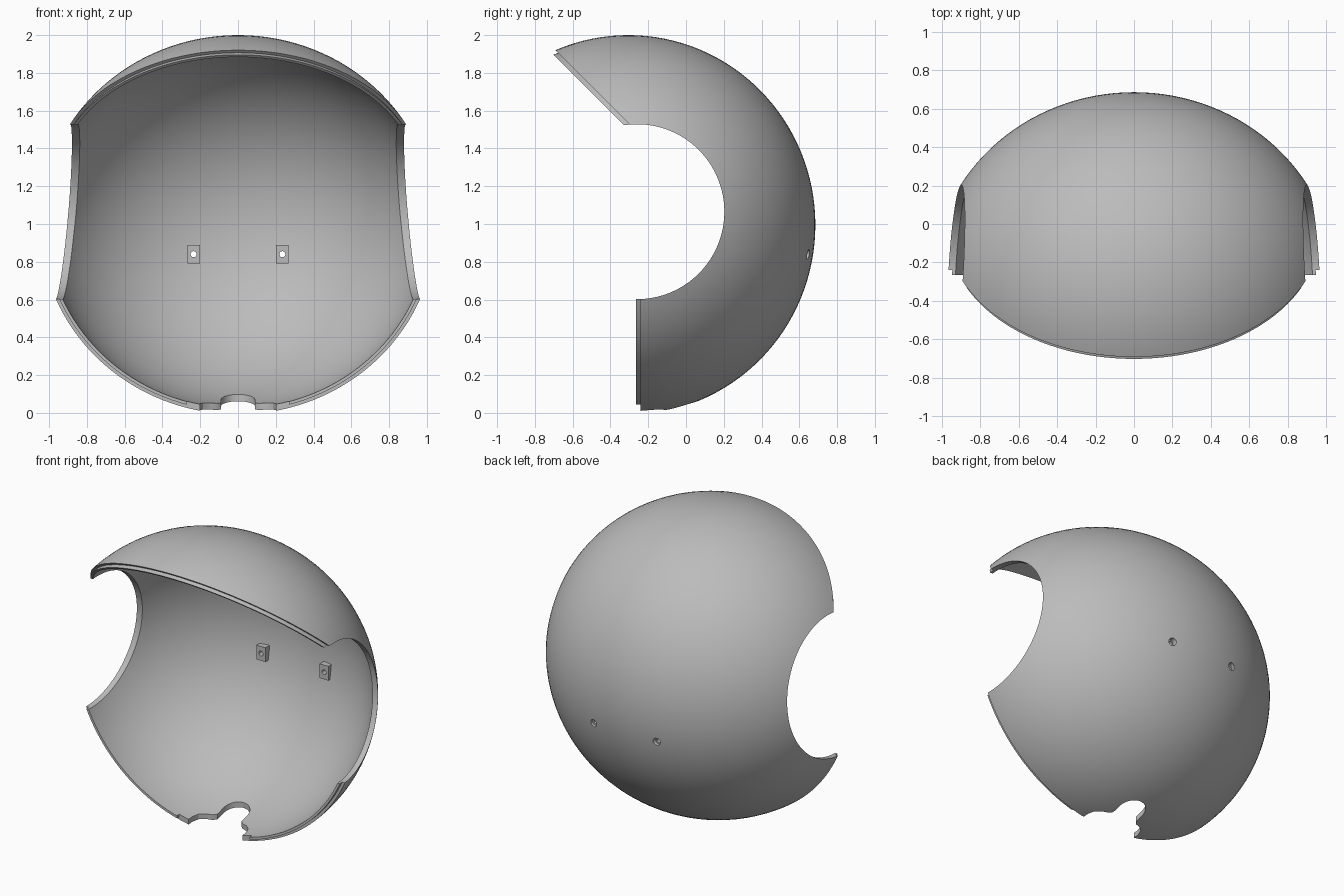
import bpy, bmesh, math
from mathutils import Matrix, Vector

cube = bpy.data.objects.get("Cube")
if cube:
    bpy.data.objects.remove(cube, do_unlink=True)

CENTRE = Vector((0, -0.305, 0.995))
RADII = Vector((1.05, 0.99, 1.005))
WALL = 0.034
LIP_WALL = 0.018

grey = bpy.data.materials.new("light grey plastic")
grey.use_nodes = True
COLOUR = (0.5, 0.5, 0.5, 1)
grey.diffuse_color = COLOUR
grey.node_tree.nodes["Principled BSDF"].inputs["Base Color"].default_value = COLOUR


def make(name, bm):
    bmesh.ops.recalc_face_normals(bm, faces=bm.faces)
    mesh = bpy.data.meshes.new(name)
    bm.to_mesh(mesh)
    bm.free()
    mesh.materials.append(grey)
    obj = bpy.data.objects.new(name, mesh)
    bpy.context.collection.objects.link(obj)
    return obj


def ellipsoid(name, inset):
    """Ellipsoid with its poles along x, where the side openings are."""
    bm = bmesh.new()
    bmesh.ops.create_uvsphere(bm, u_segments=128, v_segments=64, radius=1)
    scale = Matrix.Diagonal((*(r - inset for r in RADII), 1))
    turn = Matrix.Rotation(math.pi / 2, 4, 'Y')
    bm.transform(Matrix.Translation(CENTRE) @ scale @ turn)
    return make(name, bm)


def prism(name, points, axis, low, high):
    """Extrude a (y, z) outline along x, or an (x, y) outline along z."""
    place = (lambda p: (low, *p)) if axis == 'X' else (lambda p: (*p, low))
    bm = bmesh.new()
    face = bm.faces.new([bm.verts.new(place(p)) for p in points])
    moved = bmesh.ops.extrude_face_region(bm, geom=[face])["geom"]
    step = Vector((high - low, 0, 0)) if axis == 'X' else Vector((0, 0, high - low))
    bmesh.ops.translate(bm, vec=step, verts=[v for v in moved if isinstance(v, bmesh.types.BMVert)])
    return make(name, bm)


def cylinder(name, centre, radius, depth, axis, sides=32):
    bm = bmesh.new()
    bmesh.ops.create_cone(bm, cap_ends=True, segments=sides, radius1=radius, radius2=radius, depth=depth)
    turn = Matrix.Rotation(math.pi / 2, 4, 'Y' if axis == 'X' else 'X')
    bm.transform(Matrix.Translation(centre) @ turn)
    return make(name, bm)


def box(name, low, high):
    outline = [(low[0], low[1]), (high[0], low[1]), (high[0], high[1]), (low[0], high[1])]
    return prism(name, outline, 'Z', low[2], high[2])


def boolean(obj, cutter, operation='DIFFERENCE'):
    mod = obj.modifiers.new("cut", 'BOOLEAN')
    mod.operation = operation
    mod.solver = 'EXACT'
    mod.object = cutter
    bpy.context.view_layer.objects.active = obj
    bpy.ops.object.modifier_apply(modifier=mod.name)
    bpy.data.objects.remove(cutter, do_unlink=True)


def ear_cutter():
    return cylinder("ear_cutter", (0, -0.26, 1.065), 0.463, 4, 'X', 128)


# Main shell: hollow, then cut by the front and the round side openings
shell = ellipsoid("helmet_shell", 0)
boolean(shell, ellipsoid("hollow", WALL))
front = [(-0.24, -1), (-0.24, 1.47), (-2, 3.23), (-2, -1)]
boolean(shell, prism("front_cutter", front, 'X', -2, 2))
boolean(shell, ear_cutter())

# Scalloped notch with a round bay in the lower front edge
right_half = [(0.2, -0.5), (0.2, -0.2), (0.185, -0.155), (0.15, -0.125), (0.11, -0.11), (0.09, -0.09)]
bay = [(0.09 * math.cos(math.pi * i / 24), -0.03 + 0.09 * math.sin(math.pi * i / 24)) for i in range(25)]
left_half = [(-x, y) for x, y in reversed(right_half)]
boolean(shell, prism("notch_cutter", right_half + bay + left_half, 'Z', -0.5, 0.4))

# Thin inner lip standing proud of the front edge
lip = ellipsoid("inner_lip", LIP_WALL)
band = [(-0.24, -1), (-0.24, 1.47), (-2, 3.23), (-2, 3.195), (-0.265, 1.46), (-0.265, -1)]
boolean(lip, prism("lip_band", band, 'X', -2, 2), 'INTERSECT')
boolean(lip, ellipsoid("hollow", WALL))
boolean(lip, ear_cutter())
boolean(lip, box("lip_gap", (-0.27, -1, -1), (0.27, 0, 0.5)))

# Screw bosses on the inner back wall, with counterbored holes
parts = [shell, lip]
for side, label in ((1, "left"), (-1, "right")):
    x, z = 0.235 * side, 0.84
    boss = box(label + "_screw_boss", (x - 0.033, 0.58, z - 0.048), (x + 0.033, 0.622, z + 0.048))
    boolean(boss, cylinder("screw_hole", (x, 0.6, z), 0.016, 0.3, 'Y'))
    boolean(shell, cylinder("screw_head_hole", (x, 0.67, z), 0.025, 0.2, 'Y'))
    parts.append(boss)

# Smooth curved surfaces, crisp cut edges
for obj in parts:
    bpy.ops.object.select_all(action='DESELECT')
    obj.select_set(True)
    bpy.context.view_layer.objects.active = obj
    bpy.ops.object.shade_smooth_by_angle(angle=math.radians(30))
